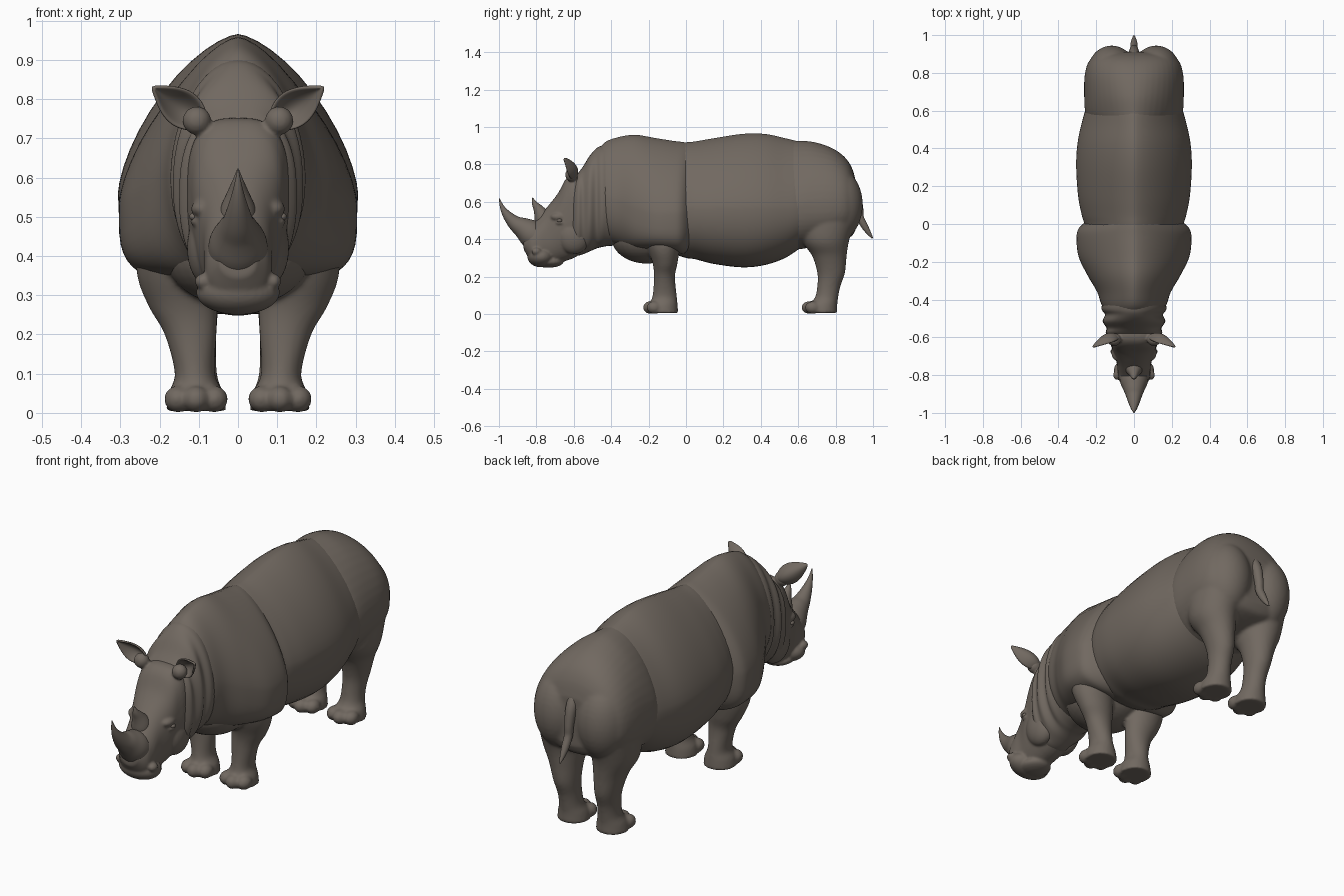
import bpy, bmesh, math
from mathutils import Vector

if "Cube" in bpy.data.objects:
    bpy.data.objects.remove(bpy.data.objects["Cube"], do_unlink=True)

hide = bpy.data.materials.new("grey_brown_hide")
hide.use_nodes = True
COLOUR = (0.165, 0.14, 0.118, 1)
hide.diffuse_color = COLOUR
hide.node_tree.nodes["Principled BSDF"].inputs["Base Color"].default_value = COLOUR
hide.node_tree.nodes["Principled BSDF"].inputs["Roughness"].default_value = 0.8
SEG = 48


def smooth_stations(stations, steps=5):
    """Catmull-Rom interpolation of station tuples."""
    s = [stations[0], *stations, stations[-1]]
    out = []
    for a, b, c, d in zip(s, s[1:], s[2:], s[3:]):
        for k in range(steps):
            t = k / steps
            out.append([0.5 * (2*q + (r-p)*t + (2*p-5*q+4*r-w)*t*t + (3*q-p-3*r+w)*t**3)
                        for p, q, r, w in zip(a, b, c, d)])
    return out + [list(stations[-1])]


def finish(bm, name):
    bmesh.ops.recalc_face_normals(bm, faces=bm.faces)
    for f in bm.faces:
        f.smooth = True
    me = bpy.data.meshes.new(name)
    bm.to_mesh(me)
    bm.free()
    me.materials.append(hide)
    ob = bpy.data.objects.new(name, me)
    bpy.context.collection.objects.link(ob)
    return ob


def skin(name, rings):
    """Bridge a list of rings and cap both ends."""
    bm = bmesh.new()
    loops = [[bm.verts.new(p) for p in ring] for ring in rings]
    n = len(loops[0])
    for a, b in zip(loops, loops[1:]):
        for i in range(n):
            bm.faces.new((a[i], a[(i+1) % n], b[(i+1) % n], b[i]))
    bm.faces.new(loops[0])
    bm.faces.new(loops[-1])
    return finish(bm, name)


ANGLES = [math.tau * i / SEG for i in range(SEG)]


def hull(name, stations):
    """Body section: y, top, bottom, half width, height of widest, upper and lower roundness."""
    rings = []
    for y, top, bot, w, zw, eu, el in smooth_stations(stations):
        ring = []
        for a in ANGLES:
            c, s = math.cos(a), math.sin(a)
            e = eu if s > 0 else el
            x = math.copysign(abs(c) ** (2/e), c) * w
            z = zw + abs(s) ** (2/e) * ((top - zw) if s > 0 else (bot - zw))
            ring.append((x, y, z))
        rings.append(ring)
    return skin(name, rings)


def limb(name, side, stations):
    """Leg section: z, centre x, centre y, radius x, radius y."""
    return skin(name, [[(side*(cx + rx*math.cos(a)), cy + ry*math.sin(a), z) for a in ANGLES]
                       for z, cx, cy, rx, ry in smooth_stations(stations)])


def taper(name, stations):
    """Round tapering tube in the middle plane: y, z, radius."""
    st = smooth_stations(stations)
    rings = []
    for i, (y, z, r) in enumerate(st):
        p, q = st[max(i-1, 0)], st[min(i+1, len(st)-1)]
        t = Vector((0, q[0]-p[0], q[1]-p[1])).normalized()
        n = Vector((0, -t.z, t.y))
        rings.append([Vector((0, y, z)) + Vector((1, 0, 0))*r*math.cos(a) + n*r*math.sin(a)
                      for a in ANGLES])
    return skin(name, rings)


def ball(name, centre, radii):
    bm = bmesh.new()
    bmesh.ops.create_uvsphere(bm, u_segments=32, v_segments=20, radius=1)
    for v in bm.verts:
        v.co = Vector(c + r*k for c, r, k in zip(centre, radii, v.co))
    return finish(bm, name)


def fuse(name, parts, voxel, rounds):
    """Join overlapping parts into one continuous skin."""
    bm = bmesh.new()
    for ob in parts:
        bm.from_mesh(ob.data)
        bpy.data.objects.remove(ob, do_unlink=True)
    ob = finish(bm, name)
    m = ob.modifiers.new("skin", "REMESH")
    m.mode, m.voxel_size, m.use_smooth_shade = "VOXEL", voxel, True
    m = ob.modifiers.new("relax", "SMOOTH")
    m.factor, m.iterations = 0.5, rounds
    return ob


def toes(side, cx, cy):
    return [ball("toe", (side*(cx + dx), cy + dy, 0.035), (0.034, 0.04, 0.034))
            for dx, dy in ((-0.047, -0.035), (0, -0.055), (0.047, -0.035))]


# Barrel
hull("barrel", [
    (-.06, .91, .32, .25, .56, 1.5, 2.3), (.0, .918, .3, .262, .56, 1.5, 2.3),
    (.05, .923, .293, .277, .56, 1.5, 2.3), (.15, .94, .268, .296, .56, 1.5, 2.3),
    (.3, .963, .25, .306, .56, 1.5, 2.3), (.42, .963, .262, .3, .56, 1.5, 2.3),
    (.53, .94, .3, .278, .56, 1.5, 2.3), (.62, .915, .36, .25, .56, 1.6, 2.3),
    (.7, .87, .42, .2, .56, 1.8, 2.3)])

# Shoulder plate, ending in a ledge above the front legs
hull("shoulder_plate", [
    (-.5, .83, .5, .1, .66, 2, 2), (-.44, .913, .4, .165, .62, 1.7, 2.2),
    (-.36, .946, .362, .195, .6, 1.6, 2.5), (-.27, .958, .345, .247, .56, 1.55, 3.5),
    (-.17, .942, .34, .294, .53, 1.5, 4), (-.07, .926, .33, .304, .53, 1.5, 4),
    (-.02, .92, .32, .29, .53, 1.5, 3.5), (.02, .913, .33, .245, .53, 1.5, 3)])

# Neck with soft folds
hull("neck", [
    (-.25, .88, .37, .15, .6, 1.8, 2.2), (-.4, .905, .365, .165, .6, 1.8, 2.2),
    (-.45, .9, .358, .172, .6, 1.9, 2.2), (-.48, .885, .35, .154, .6, 2, 2.2),
    (-.515, .846, .335, .166, .58, 2.2, 2.2), (-.55, .79, .32, .146, .56, 2.5, 2.2),
    (-.58, .75, .312, .148, .54, 2.8, 2.2), (-.62, .7, .31, .11, .52, 2.8, 2.2)])

# Chest and front legs
front = [ball("chest", (0, -.21, .41), (.19, .19, .14))]
for s in (-1, 1):
    front.append(limb("leg", s, [
        (.46, .17, -.13, .09, .11), (.35, .155, -.12, .102, .086), (.27, .14, -.112, .087, .066),
        (.2, .121, -.115, .066, .056), (.1, .11, -.114, .051, .064),
        (.05, .107, -.12, .07, .075), (.005, .107, -.12, .077, .078)]))
    front += toes(s, .107, -.135)
fuse("front_legs", front, .008, 4)

# Rump and hind legs
rear = [hull("rump", [
    (.54, .925, .36, .235, .58, 1.55, 2.3), (.59, .927, .345, .258, .58, 1.6, 2.4),
    (.68, .921, .36, .264, .58, 1.75, 2.4), (.78, .888, .38, .262, .58, 1.9, 2.4),
    (.85, .838, .4, .245, .58, 2, 2.3), (.89, .775, .42, .21, .58, 2.1, 2.2),
    (.91, .7, .46, .16, .58, 2.1, 2)])]
for s in (-1, 1):
    rear.append(ball("buttock", (s*.118, .815, .585), (.125, .13, .19)))
    rear.append(limb("leg", s, [
        (.56, .14, .765, .11, .16), (.4, .137, .747, .105, .127), (.31, .124, .767, .078, .092),
        (.22, .114, .776, .06, .074), (.15, .109, .764, .053, .062),
        (.09, .107, .752, .055, .062), (.05, .107, .735, .07, .074), (.005, .107, .73, .077, .08)]))
    rear += toes(s, .107, .712)
fuse("hindquarters", rear, .009, 5)

# Tail: root lying along the rump, tip standing clear
taper("tail", [(.86, .72, .03), (.905, .65, .027), (.925, .57, .022), (.93, .52, .02),
               (.955, .47, .018), (.98, .43, .011), (.998, .405, .003)])

# Head: skull, muzzle, cheeks, brows, eyelids and nostril rims
head = [hull("skull", [
    (-.5, .74, .36, .12, .55, 2.5, 2.2), (-.59, .752, .305, .13, .55, 3, 2.2),
    (-.64, .725, .285, .12, .52, 3, 2.2), (-.685, .645, .273, .108, .48, 2.7, 2.2),
    (-.74, .575, .262, .09, .43, 2.4, 2.3), (-.79, .515, .253, .086, .38, 2.2, 2.4),
    (-.83, .47, .285, .078, .37, 2.1, 2.2), (-.868, .42, .345, .045, .38, 2, 2)]),
    ball("muzzle", (0, -.775, .308), (.107, .073, .058)),
    ball("chin", (0, -.735, .28), (.075, .08, .032))]
for s in (-1, 1):
    head.append(ball("cheek", (s*.07, -.6, .42), (.06, .09, .1)))
    head.append(ball("brow", (s*.088, -.68, .52), (.032, .045, .024)))
    head.append(ball("eyelid", (s*.1, -.672, .488), (.022, .026, .013)))
    head.append(ball("ear_root", (s*.105, -.612, .745), (.036, .034, .036)))
    head.append(ball("nostril_rim", (s*.09, -.8, .335), (.02, .026, .02)))
fuse("head", head, .006, 4)
for s, side in ((-1, "right"), (1, "left")):
    ball(side + "_eye", (s*.113, -.676, .5), (.011, .014, .01))

# Horns
taper("front_horn", [(-.79, .4, .078), (-.835, .435, .073), (-.875, .462, .056), (-.915, .487, .04),
                     (-.955, .528, .025), (-.983, .572, .012), (-.998, .618, .002)])
taper("rear_horn", [(-.755, .48, .05), (-.77, .525, .043), (-.79, .562, .027),
                    (-.81, .592, .014), (-.82, .622, .002)])

# Ears: cupped leaves opening forward
for s, side in ((-1, "right"), (1, "left")):
    base, tip = Vector((.095, -.61, .742)), Vector((.22, -.655, .832))
    across = Vector((.58, 0, -.81))
    bm = bmesh.new()
    rows = []
    for i in range(11):
        u = i / 10
        half = .024*(1-u) + .034*math.sin(math.pi*u**.85)
        row = []
        for j in range(9):
            v = j/4 - 1
            p = base.lerp(tip, u) + across*half*v + Vector((0, half*.9*(1-v*v), 0))
            row.append(bm.verts.new((s*p.x, p.y, p.z)))
        rows.append(row)
    for a, b in zip(rows, rows[1:]):
        for j in range(8):
            bm.faces.new((a[j], a[j+1], b[j+1], b[j]))
    bmesh.ops.remove_doubles(bm, verts=bm.verts, dist=.0005)
    ear = finish(bm, side + "_ear")
    m = ear.modifiers.new("thickness", "SOLIDIFY")
    m.thickness, m.offset = .01, 0
    ear.modifiers.new("round", "SUBSURF").levels = 1
